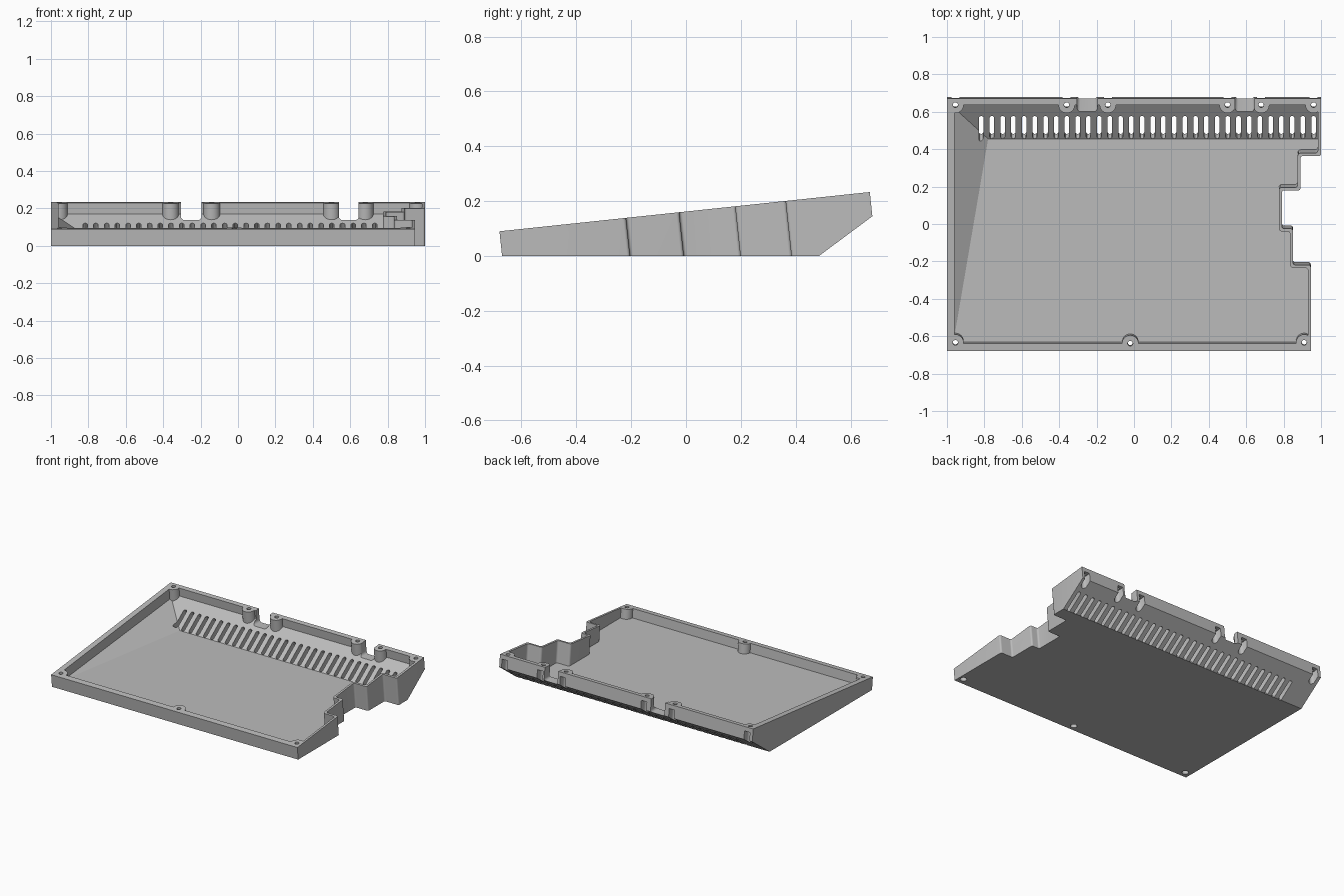
import bpy, bmesh, math
from mathutils import Vector, Matrix

cube = bpy.data.objects.get("Cube")
if cube:
    bpy.data.objects.remove(cube, do_unlink=True)

# Rim plane leans up towards the back; walls stand square to it
TILT = Matrix.Translation((0, 0, 0.162)) @ Matrix.Rotation(math.radians(6.05), 4, 'X')
CHAMFER = math.atan2(0.145, 0.195)
UP_RAMP = Vector((0, -math.sin(CHAMFER), math.cos(CHAMFER)))
FLOOR = 0.03

grey = bpy.data.materials.new("light_grey_plastic")
grey.use_nodes = True
colour = (0.5, 0.5, 0.5, 1)
grey.diffuse_color = colour
grey.node_tree.nodes["Principled BSDF"].inputs["Base Color"].default_value = colour


def prism(bm, outline, low, high, matrix=TILT):
    """Upright prism over an outline, placed by a matrix."""
    base = [bm.verts.new((x, y, low)) for x, y in outline]
    face = bm.faces.new(base)
    top = bmesh.ops.extrude_face_region(bm, geom=[face])["geom"]
    moved = [g for g in top if isinstance(g, bmesh.types.BMVert)]
    bmesh.ops.translate(bm, verts=moved, vec=(0, 0, high - low))
    bmesh.ops.transform(bm, matrix=matrix, verts=base + moved)


def round_corners(bm, size, rule):
    """Round the upright edges whose midpoint obeys the rule."""
    axis = TILT.to_3x3() @ Vector((0, 0, 1))
    edges = []
    for e in bm.edges:
        a, b = e.verts
        if abs((a.co - b.co).normalized().dot(axis)) > 0.99:
            if rule(TILT.inverted() @ ((a.co + b.co) / 2)):
                edges.append(e)
    bmesh.ops.bevel(bm, geom=edges, offset=size, segments=4,
                    affect='EDGES', profile=0.5)


def slice_off(bm, point, normal):
    """Remove everything on the normal side of a plane and cap it."""
    bmesh.ops.bisect_plane(bm, geom=bm.verts[:] + bm.edges[:] + bm.faces[:],
                           plane_co=point, plane_no=normal, clear_outer=True)
    bmesh.ops.holes_fill(bm, edges=[e for e in bm.edges if e.is_boundary], sides=0)


def finish(bm, name):
    bmesh.ops.recalc_face_normals(bm, faces=bm.faces)
    mesh = bpy.data.meshes.new(name)
    bm.to_mesh(mesh)
    bm.free()
    obj = bpy.data.objects.new(name, mesh)
    bpy.context.collection.objects.link(obj)
    return obj


def subtract(target, cutter):
    mod = target.modifiers.new("cut", 'BOOLEAN')
    mod.operation, mod.solver, mod.object = 'DIFFERENCE', 'EXACT', cutter
    bpy.context.view_layer.update()
    graph = bpy.context.evaluated_depsgraph_get()
    result = bpy.data.meshes.new_from_object(target.evaluated_get(graph))
    target.modifiers.clear()
    target.data = result
    bpy.data.objects.remove(cutter, do_unlink=True)


def circle(x, y, r, stretch=0.0, n=24):
    """Circle outline; its back half can be stretched backwards."""
    pts = []
    for i in range(n):
        a = 2 * math.pi * i / n
        s = math.sin(a)
        pts.append((x + r * math.cos(a), y + r * s + (stretch if s > -0.001 else 0)))
    return pts


def stepped_outline(left, front, back, xs, ys):
    """Rectangle whose right side steps in and out."""
    pts = [(left, back), (left, front)]
    edges = [front] + ys + [back]
    for i, x in enumerate(xs):
        pts += [(x, edges[i]), (x, edges[i + 1])]
    return pts


# Outer shell: flat underside and a sloped lower back
bm = bmesh.new()
prism(bm, stepped_outline(-1, -0.684, 0.674, [0.945, 0.85, 0.79, 0.89, 1.0],
                          [-0.22, -0.025, 0.18, 0.365]), -0.5, 0)
round_corners(bm, 0.012, lambda p: p.x > 0.75 and abs(p.y) < 0.5)
slice_off(bm, (0, 0, 0), (0, 0, -1))
slice_off(bm, (0, 0.485, 0), -UP_RAMP)
tray = finish(bm, "case_tray")

# Cavity: floor, back ramp and sloped left facet
bm = bmesh.new()
prism(bm, stepped_outline(-0.96, -0.642, 0.64, [0.93, 0.835, 0.775, 0.875, 0.983],
                          [-0.236, -0.04, 0.196, 0.381]), -0.5, 0.1)
round_corners(bm, 0.015, lambda p: True)
slice_off(bm, (0, 0, FLOOR), (0, 0, -1))
slice_off(bm, (0, 0.455, FLOOR), -UP_RAMP)
a, b, c = Vector((-0.96, -0.6, FLOOR)), Vector((-0.78, 0.455, FLOOR)), Vector((-0.96, 0.6, 0.15))
slice_off(bm, a, -(b - a).cross(c - a).normalized())
cavity = finish(bm, "cavity_cutter")

# Screw bosses stand inside the cavity
front_screws = [(-0.955, -0.638), (-0.02, -0.642), (0.91, -0.638)]
back_screws = [(x, 0.64) for x in (-0.955, -0.36, -0.14, 0.5, 0.68, 0.96)]
bm = bmesh.new()
for x, y in front_screws + back_screws:
    prism(bm, circle(x, y, 0.044), -0.5, 0.2)
subtract(cavity, finish(bm, "boss_cutter"))
subtract(tray, cavity)

# Nut pockets below the bosses; the back ones open through the back wall
bm = bmesh.new()
for x, y in front_screws:
    prism(bm, circle(x, y, 0.022), -0.5, -0.045)
for x, y in back_screws:
    prism(bm, circle(x, y, 0.022, 0.06), -0.5, -0.03)
subtract(tray, finish(bm, "pocket_cutter"))

# Screw holes
bm = bmesh.new()
for x, y in front_screws + back_screws:
    prism(bm, circle(x, y, 0.014, n=16), -0.5, 0.1)
subtract(tray, finish(bm, "screw_hole_cutter"))

# Two cable gaps in the back wall
bm = bmesh.new()
for left, right in ((-0.305, -0.195), (0.54, 0.645)):
    block = bmesh.ops.create_cube(bm, size=1)["verts"]
    place = Matrix.Translation(((left + right) / 2, 0.66, 0.288))
    bmesh.ops.transform(bm, verts=block,
                        matrix=place @ Matrix.Diagonal((right - left, 0.24, 0.3, 1)))
low_edges = [e for e in bm.edges
             if all(v.co.z < 0.2 for v in e.verts)
             and abs(e.verts[0].co.x - e.verts[1].co.x) < 0.001]
bmesh.ops.bevel(bm, geom=low_edges, offset=0.018, segments=4, affect='EDGES', profile=0.5)
subtract(tray, finish(bm, "cable_gap_cutter"))

# Row of vent slots through the back ramp
bm = bmesh.new()
SLOTS = 32
ramp_frame = Matrix.Translation((0, 0.517, 0.077)) @ Matrix.Rotation(CHAMFER, 4, 'X')
for i in range(SLOTS):
    x = -0.817 + i * 1.777 / (SLOTS - 1)
    half, r = 0.062, 0.0125
    outline = []
    for k in range(12):
        ang = math.pi * (k + 0.5) / 6
        outline.append((x + r * math.cos(ang),
                        math.copysign(half, math.sin(ang)) + r * math.sin(ang)))
    prism(bm, outline, -0.1, 0.08, ramp_frame)
subtract(tray, finish(bm, "vent_cutter"))

# Finish: one colour, smooth only on the rounded parts
tray.data.materials.clear()
tray.data.materials.append(grey)
for poly in tray.data.polygons:
    poly.material_index = 0
bpy.ops.object.select_all(action='DESELECT')
tray.select_set(True)
bpy.context.view_layer.objects.active = tray
bpy.ops.object.shade_smooth_by_angle(angle=math.radians(30))
